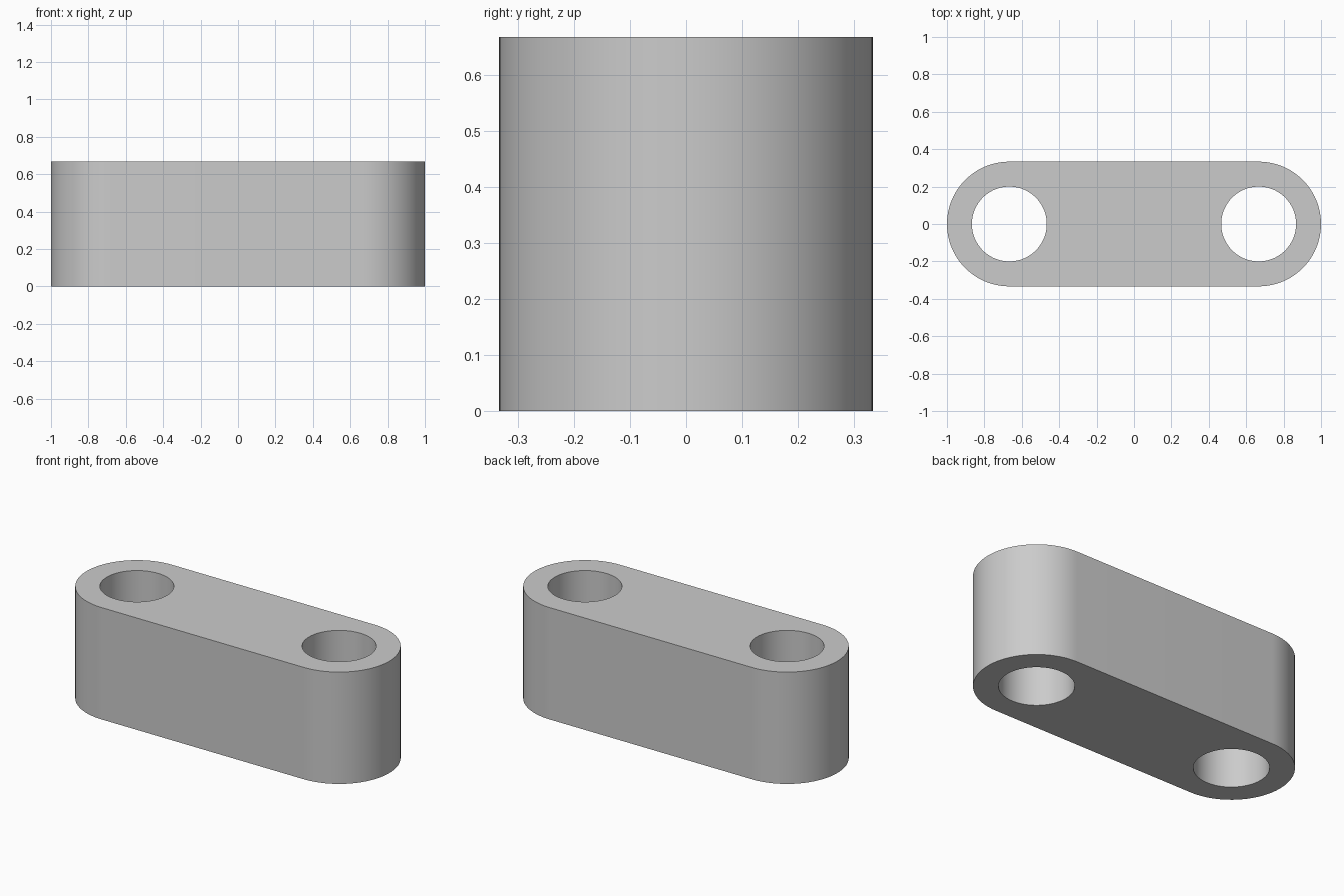
import bpy
import bmesh
from math import cos, sin, pi

default = bpy.data.objects.get("Cube")
if default:
    bpy.data.objects.remove(default, do_unlink=True)

END_X = 2 / 3       # centre of each rounded end and hole
END_R = 1 / 3       # radius of the rounded ends
HOLE_R = 0.2
HEIGHT = 2 / 3
STEPS = 48          # segments per half circle

grey = bpy.data.materials.new("light grey")
grey.use_nodes = True
colour = (0.6, 0.6, 0.6, 1)
grey.diffuse_color = colour
grey.node_tree.nodes["Principled BSDF"].inputs["Base Color"].default_value = colour


def arc(x, radius, start, steps, span):
    """Points along an arc around (x, 0)."""
    angles = [start + span * i / steps for i in range(steps + 1)]
    return [(x + radius * cos(a), radius * sin(a)) for a in angles]


def prism(name, outline, bottom, top):
    """Extrude a closed outline straight up."""
    bm = bmesh.new()
    face = bm.faces.new([bm.verts.new((x, y, bottom)) for x, y in outline])
    raised = bmesh.ops.extrude_face_region(bm, geom=[face], use_keep_orig=True)
    verts = [v for v in raised["geom"] if isinstance(v, bmesh.types.BMVert)]
    bmesh.ops.translate(bm, verts=verts, vec=(0, 0, top - bottom))
    bmesh.ops.recalc_face_normals(bm, faces=bm.faces)
    mesh = bpy.data.meshes.new(name)
    bm.to_mesh(mesh)
    bm.free()
    mesh.materials.append(grey)
    obj = bpy.data.objects.new(name, mesh)
    bpy.context.collection.objects.link(obj)
    return obj


# Link body with two rounded ends
outline = arc(END_X, END_R, -pi / 2, STEPS, pi) + arc(-END_X, END_R, pi / 2, STEPS, pi)
link = prism("link_body", outline, 0, HEIGHT)
bpy.context.view_layer.objects.active = link
link.select_set(True)

# Through hole at each end
for side in (-1, 1):
    circle = arc(side * END_X, HOLE_R, 0, 2 * STEPS, 2 * pi)[:-1]
    cutter = prism("hole_cutter", circle, -0.1, HEIGHT + 0.1)
    cutter.hide_render = True
    cut = link.modifiers.new("hole", "BOOLEAN")
    cut.operation = "DIFFERENCE"
    cut.solver = "EXACT"
    cut.object = cutter
    bpy.ops.object.modifier_apply(modifier=cut.name)
    bpy.data.objects.remove(cutter, do_unlink=True)

# Smooth walls, sharp rims
bpy.ops.object.shade_smooth_by_angle(angle=pi / 6)
